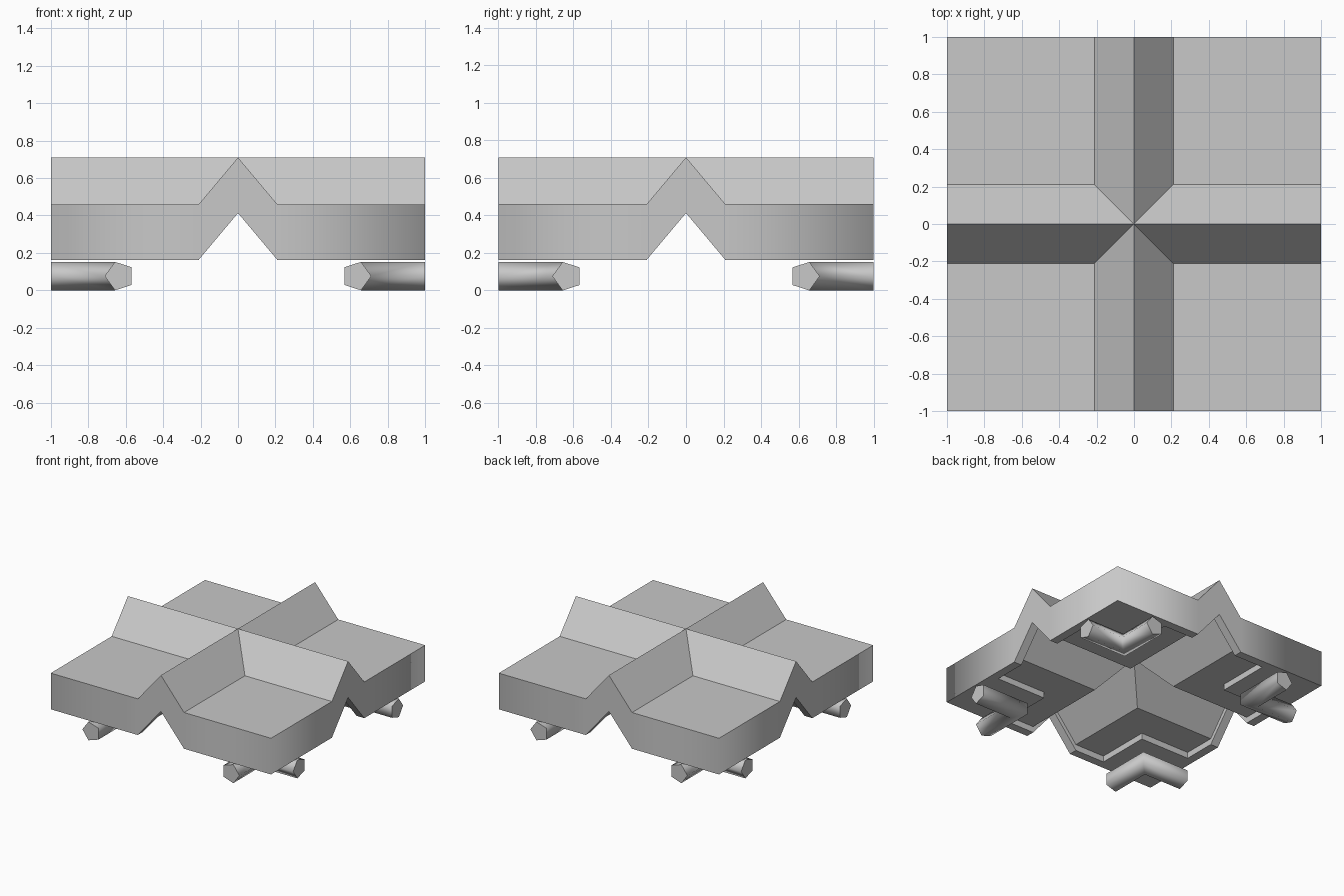
import bpy, bmesh, math
from mathutils import Vector

if "Cube" in bpy.data.objects:
    bpy.data.objects.remove(bpy.data.objects["Cube"], do_unlink=True)

EAVE, TOP, RISE, BEND = 0.163, 0.46, 0.25, 0.21   # main roof heights and gable half width
LIP, BLOCK, STEP = 0.93, 0.48, 0.05               # underside recess

mat = bpy.data.materials.new("light_grey")
mat.use_nodes = True
grey = (0.58, 0.58, 0.58, 1)
mat.diffuse_color = grey
mat.node_tree.nodes["Principled BSDF"].inputs["Base Color"].default_value = grey


def rise(x, y):
    """Height of the crossing gables above the flat corners."""
    return RISE * max(0, 1 - min(abs(x), abs(y)) / BEND)


def add_face(bm, points, facing, smooth=False):
    f = bm.faces.new([bm.verts.new(p) for p in points])
    f.normal_update()
    if f.normal.dot(Vector(facing)) < 0:
        f.normal_flip()
    f.smooth = smooth


def add_cell(bm, x0, x1, y0, y1, base, facing):
    """One patch of roof, split along the valley where gables meet."""
    corners = [(x0, y0), (x1, y0), (x1, y1), (x0, y1)]
    p = [(x, y, base + rise(x, y)) for x, y in corners]
    if max(map(abs, (x0, x1, y0, y1))) > BEND + 0.001:
        add_face(bm, p, facing)
    else:
        k = 0 if x0 * y0 + x1 * y1 > 0 and abs(x0) == abs(y0) else 1
        add_face(bm, [p[k], p[k + 1], p[k + 2]], facing)
        add_face(bm, [p[k], p[k + 2], p[(k + 3) % 4]], facing)


def finish(bm, name):
    bmesh.ops.remove_doubles(bm, verts=bm.verts, dist=0.0005)
    for e in bm.edges:
        if len(e.link_faces) != 2 or not all(f.smooth for f in e.link_faces):
            e.smooth = False
    mesh = bpy.data.meshes.new(name)
    bm.to_mesh(mesh)
    bm.free()
    mesh.materials.append(mat)
    ob = bpy.data.objects.new(name, mesh)
    bpy.context.collection.objects.link(ob)
    return ob


# Upper roof with its four softly shaded outer walls
bm = bmesh.new()
lines = [-1, -BEND, 0, BEND, 1]
spans = list(zip(lines, lines[1:]))
for x0, x1 in spans:
    for y0, y1 in spans:
        add_cell(bm, x0, x1, y0, y1, TOP, (0, 0, 1))
for side in (-1, 1):
    for a, b in spans:
        ha, hb = rise(a, side), rise(b, side)
        strip = [(a, EAVE + ha), (b, EAVE + hb), (b, TOP + hb), (a, TOP + ha)]
        add_face(bm, [(t, side, z) for t, z in strip], (0, side, 0), True)
        add_face(bm, [(side, t, z) for t, z in strip], (side, 0, 0), True)
finish(bm, "cross_gable_roof")

# Underside with a cross-shaped recess, edge lip and corner blocks
bm = bmesh.new()
half = [BEND, BLOCK, LIP, 1]
lines = [-t for t in reversed(half)] + [0] + half
spans = list(zip(lines, lines[1:]))


def depth(a, b):
    cx, cy = abs(sum(a)) / 2, abs(sum(b)) / 2
    return STEP if max(cx, cy) < LIP and min(cx, cy) < BLOCK else 0


for i, a in enumerate(spans):
    for j, b in enumerate(spans):
        d = depth(a, b)
        add_cell(bm, *a, *b, EAVE + d, (0, 0, -1))
        # vertical step where a neighbour lies at another depth
        for along_x in (True, False):
            k = i if along_x else j
            if k + 1 == len(spans):
                continue
            n = depth(spans[k + 1], b) if along_x else depth(a, spans[k + 1])
            if n == d:
                continue
            ends = [(a[1], t) for t in b] if along_x else [(t, b[1]) for t in a]
            low = [(x, y, EAVE + rise(x, y)) for x, y in ends]
            high = [(x, y, z + STEP) for x, y, z in reversed(low)]
            s = 1 if n > d else -1
            add_face(bm, low + high, (s, 0, 0) if along_x else (0, s, 0))
finish(bm, "recessed_underside")

# Five-sided elbow tubes under the corners
R, CENTRE, SIDES = 0.08, 0.633, 5
bm = bmesh.new()
rings = [[], [], []]
for k in range(SIDES):
    t = 2 * math.pi * k / SIDES
    o, z = CENTRE + R * math.cos(t), 0.076 + R * math.sin(t)
    for ring, p in zip(rings, [(o, 1, z), (o, o, z), (1, o, z)]):
        ring.append(bm.verts.new(p))
for r0, r1 in zip(rings, rings[1:]):
    for k in range(SIDES):
        n = (k + 1) % SIDES
        bm.faces.new([r0[k], r0[n], r1[n], r1[k]]).smooth = True
bm.faces.new(rings[0])
bm.faces.new(rings[2])
bmesh.ops.recalc_face_normals(bm, faces=bm.faces)
tubes = finish(bm, "corner_elbow_tubes")
mirror = tubes.modifiers.new("four_corners", 'MIRROR')
mirror.use_axis = (True, True, False)
